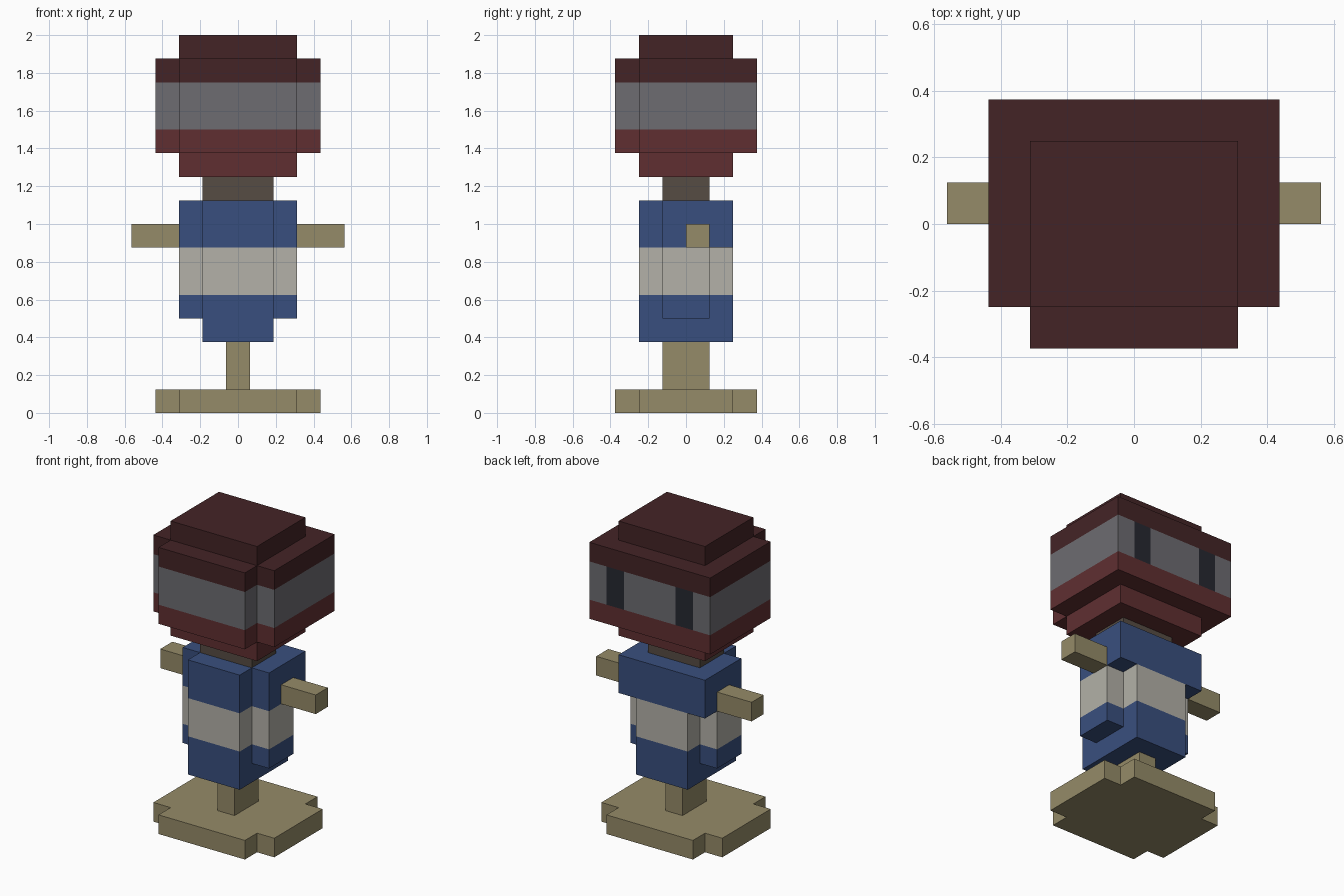
import bpy
import bmesh

U = 1 / 16  # half a block; all plans below are counted in this unit

cube = bpy.data.objects.get("Cube")
if cube:
    bpy.data.objects.remove(cube, do_unlink=True)


def linear(c):
    return c / 12.92 if c <= 0.04045 else ((c + 0.055) / 1.055) ** 2.4


def material(name, hex_colour):
    rgb = [linear(int(hex_colour[i:i + 2], 16) / 255) for i in (0, 2, 4)]
    mat = bpy.data.materials.new(name)
    mat.use_nodes = True
    mat.diffuse_color = (*rgb, 1)
    bsdf = next(n for n in mat.node_tree.nodes if n.type == 'BSDF_PRINCIPLED')
    bsdf.inputs["Base Color"].default_value = (*rgb, 1)
    return mat


MAROON = material("dark maroon", "442426")
RED = material("brick red", "602F31")
GREY = material("visor grey", "6D6C71")
BLACK = material("eye black", "262831")
BROWN = material("neck brown", "564C43")
BLUE = material("jacket blue", "394F7E")
WHITE = material("band white", "B3B1A8")
TAN = material("wood tan", "958B68")


def rect(x, y0, y1):
    """Right half of a rectangular plan, front to back."""
    return [(x, y0), (x, y1)]


def prism(name, half, levels, colours, shift=0):
    """Mirrored plan raised through stacked bands, one colour per band."""
    plan = half + [(-x, y) for x, y in reversed(half)]
    bm = bmesh.new()
    rings = [[bm.verts.new(((x + shift) * U, y * U, z * U)) for x, y in plan]
             for z in levels]
    mats = list(dict.fromkeys(colours))
    for low, high, colour in zip(rings, rings[1:], colours):
        for i in range(len(plan)):
            j = (i + 1) % len(plan)
            face = bm.faces.new((low[i], low[j], high[j], high[i]))
            face.material_index = mats.index(colour)
    bm.faces.new(rings[0][::-1]).material_index = mats.index(colours[0])
    bm.faces.new(rings[-1]).material_index = mats.index(colours[-1])
    bm.normal_update()
    mesh = bpy.data.meshes.new(name)
    bm.to_mesh(mesh)
    bm.free()
    for mat in mats:
        mesh.materials.append(mat)
    obj = bpy.data.objects.new(name, mesh)
    bpy.context.collection.objects.link(obj)
    return obj


# Stand: notched base plate and post
prism("base_plate", [(5, -6), (5, -4), (7, -4), (7, 4), (5, 4), (5, 6)], [0, 2], [TAN])
prism("post", rect(1, -2, 2), [2, 6], [TAN])

# Torso: narrow hem, cross-shaped middle, wide-backed shoulders
prism("torso_hem", rect(3, -4, 4), [6, 8], [BLUE])
prism("torso_middle", [(3, -4), (3, -2), (5, -2), (5, 2), (3, 2), (3, 4)],
      [8, 10, 14], [BLUE, WHITE])
prism("torso_shoulders", [(3, -4), (3, -2), (5, -2), (5, 4)], [14, 18], [BLUE])

# Arms
for side, x in (("left", 7), ("right", -7)):
    prism(side + "_arm", rect(2, 0, 2), [14, 16], [TAN], x)

# Neck and head
prism("neck", rect(3, -2, 2), [18, 20], [BROWN])
prism("head_chin", rect(5, -4, 4), [20, 22], [RED])
head = prism("head", [(5, -6), (5, -4), (7, -4), (7, 6), (5, 6), (3, 6)],
             [22, 24, 28, 30], [RED, GREY, MAROON])
prism("head_crown", rect(5, -4, 4), [30, 32], [MAROON])

# Eyes: the two narrow panels in the grey band on the back wall
head.data.materials.append(BLACK)
for face in head.data.polygons:
    c = face.center / U
    if face.normal.y > 0.9 and 24 < c.z < 28 and 3 < abs(c.x) < 5:
        face.material_index = len(head.data.materials) - 1
